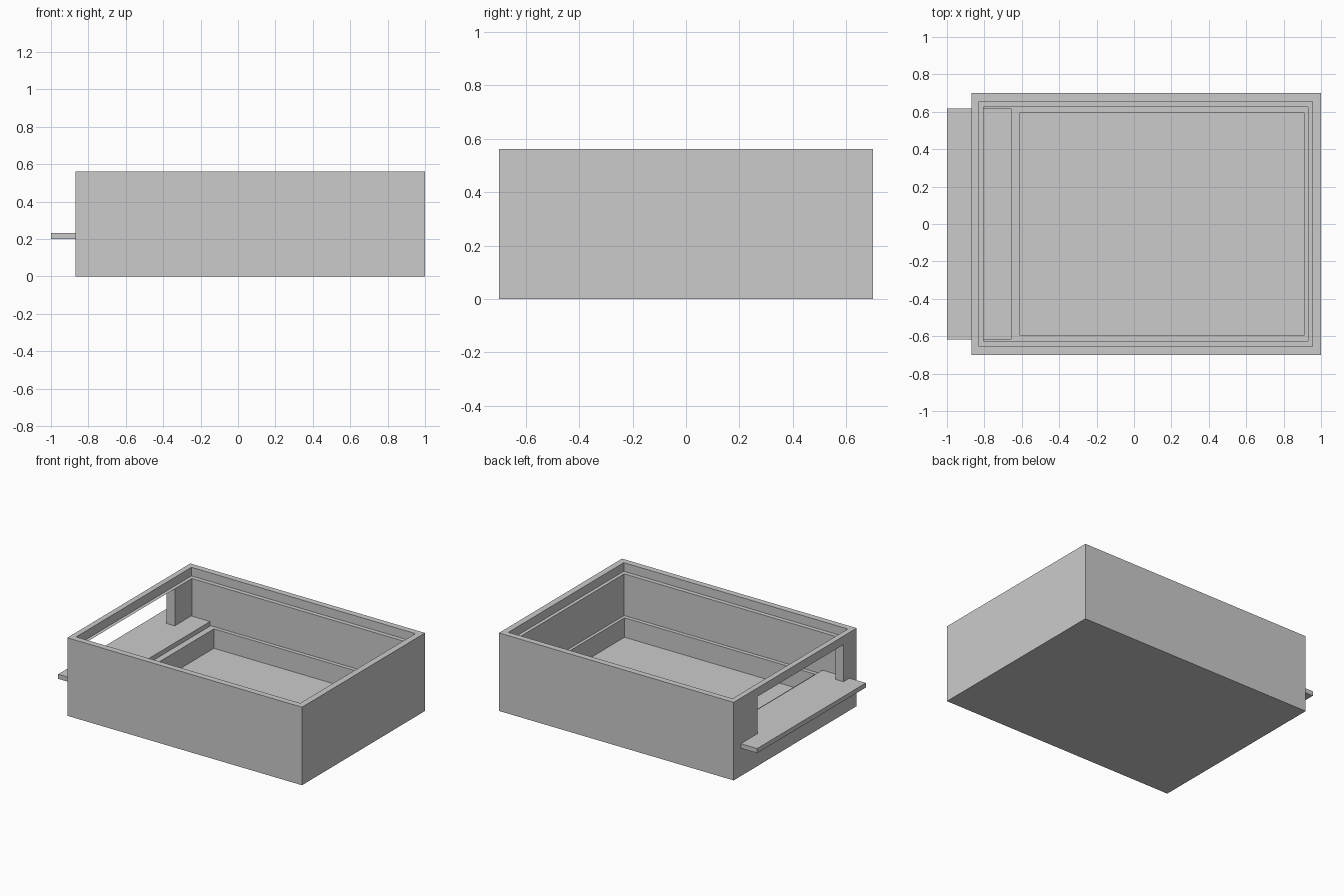
import bpy

default = bpy.data.objects.get("Cube")
if default:
    bpy.data.objects.remove(default, do_unlink=True)

# Single plain grey
grey = bpy.data.materials.new("light_grey")
grey.use_nodes = True
colour = (0.6, 0.6, 0.6, 1)
grey.diffuse_color = colour
grey.node_tree.nodes["Principled BSDF"].inputs["Base Color"].default_value = colour


def box(name, x, y, z):
    """Box spanning the given (min, max) ranges."""
    spans = (x, y, z)
    bpy.ops.mesh.primitive_cube_add(size=1, location=[sum(s) / 2 for s in spans])
    obj = bpy.context.object
    obj.name = name
    obj.scale = [s[1] - s[0] for s in spans]
    bpy.ops.object.transform_apply(location=True, rotation=False, scale=True)
    obj.data.materials.append(grey)
    return obj


def cut(target, x, y, z):
    """Subtract a box from the target, then discard the cutter."""
    cutter = box("cutter", x, y, z)
    cutter.hide_render = True
    mod = target.modifiers.new("cut", "BOOLEAN")
    mod.operation = "DIFFERENCE"
    mod.solver = "EXACT"
    mod.object = cutter
    bpy.context.view_layer.objects.active = target
    bpy.ops.object.modifier_apply(modifier=mod.name)
    bpy.data.objects.remove(cutter, do_unlink=True)


top, lid_ledge, shelf_ledge, floor = 0.562, 0.5, 0.2, 0.06
above = 0.8

# Open case with three stepped recesses
case = box("case", (-0.87, 1), (-0.7, 0.7), (0, top))
cut(case, (-0.83, 0.955), (-0.656, 0.656), (lid_ledge, above))
cut(case, (-0.805, 0.93), (-0.625, 0.625), (shelf_ledge, above))
cut(case, (-0.61, 0.908), (-0.597, 0.597), (floor, above))

# Offset opening in the end wall, leaving a thin lintel
cut(case, (-0.95, -0.75), (-0.55, 0.43), (shelf_ledge, lid_ledge))

# Shelf resting on the ledge and sticking out through the wall
box("shelf", (-1, -0.655), (-0.618, 0.618), (shelf_ledge, 0.233))
